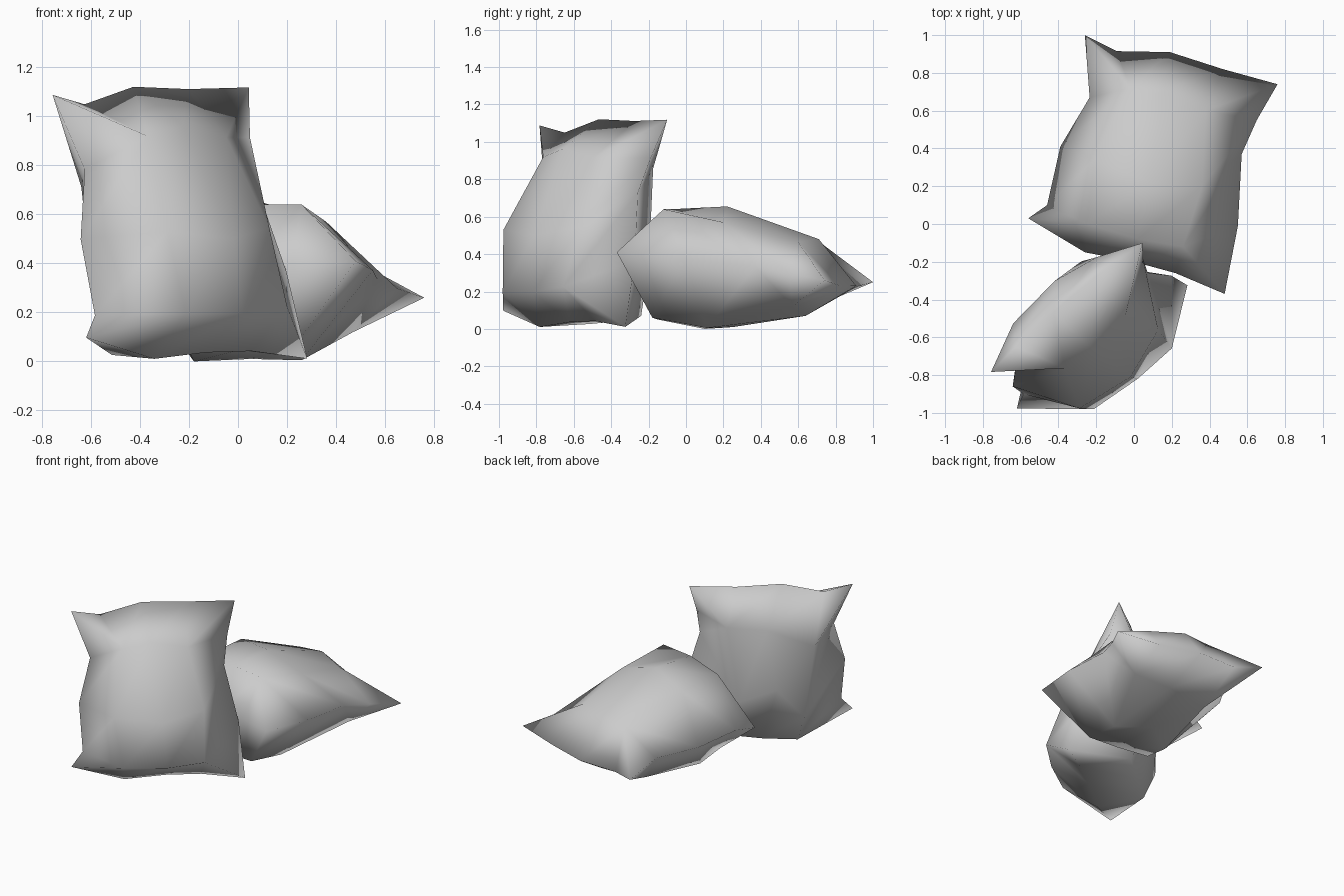
import bpy
import bmesh
from mathutils import Vector, Matrix

cube = bpy.data.objects.get("Cube")
if cube:
    bpy.data.objects.remove(cube, do_unlink=True)

# Plain grey cloth
cloth = bpy.data.materials.new("grey cloth")
cloth.use_nodes = True
GREY = (0.6, 0.6, 0.6, 1)
cloth.diffuse_color = GREY
cloth.node_tree.nodes["Principled BSDF"].inputs["Base Color"].default_value = GREY

# Seam corners of each cushion: back left, back right, front right, front left
LYING = [Vector(p) for p in ((-.26, 1, .25), (.76, .74, .26), (.48, -.37, .41), (-.56, .03, .33))]
LEANING = [Vector(p) for p in ((-.76, -.78, 1.085), (.04, -.11, 1.12), (.28, -.32, .01), (-.61, -.975, .1))]

# Seam points between the corners, in plan
BACK = [(-.09, .915), (.19, .91), (.47, .82)]
FRONT = [(-.26, -.15), (0, -.2), (.22, -.26)]
LEFT = [(-.46, .1), (-.39, .41), (-.235, .67)]
RIGHT = [(.55, -.01), (.57, .37), (.65, .55)]

# Stuffed cloth above and below the seam, front row first
UPPER = [
    [(-.25, 0, .61), (.02, -.08, .64), (.26, -.12, .64)],
    [(-.21, .34, .61), (.08, .22, .655), (.36, .2, .57)],
    [(-.02, .72, .46), (.16, .71, .48), (.38, .6, .465)],
]
LOWER = [
    [(-.2, -.1, .04), (.02, -.15, .05), (.23, -.18, .06)],
    [(-.18, .1, 0), (.05, .25, .01), (.26, .11, .005)],
    [(-.11, .59, .075), (.23, .64, .07), (.47, .57, .12)],
]


def frame(corners):
    """Orthonormal frame fitted to four corners."""
    a, b, c, d = corners
    x = (b + c - a - d).normalized()
    y = a + b - c - d
    y = (y - x * y.dot(x)).normalized()
    z = x.cross(y)
    m = Matrix((x, y, z)).transposed().to_4x4()
    m.translation = (a + b + c + d) / 4
    return m


def seam(start, mids, end, sag=0):
    """Seam along one side, its height running straight between corners, less the sag."""
    inner = [Vector((*p, start.z + (end.z - start.z) * (k + 1) / 4 - sag)) for k, p in enumerate(mids)]
    return [start, *inner, end]


def cushion(name, matrix):
    bl, br, fr, fl = LYING
    bm = bmesh.new()
    # Shared seam loop
    rim = {}
    for k, p in enumerate(seam(fl, FRONT, fr)):
        rim[k, 0] = bm.verts.new(p)
    for k, p in enumerate(seam(bl, BACK, br, .025)):
        rim[k, 4] = bm.verts.new(p)
    left, right = seam(fl, LEFT, bl), seam(fr, RIGHT, br)
    for k in range(1, 4):
        rim[0, k] = bm.verts.new(left[k])
        rim[4, k] = bm.verts.new(right[k])
    # Upper and lower cloth
    for rows, flip in ((UPPER, False), (LOWER, True)):
        grid = dict(rim)
        for j, row in enumerate(rows, 1):
            for i, p in enumerate(row, 1):
                grid[i, j] = bm.verts.new(p)
        for j in range(4):
            for i in range(4):
                a, b, c, d = grid[i, j], grid[i + 1, j], grid[i + 1, j + 1], grid[i, j + 1]
                # Corner patches fold along the line from corner to stuffing
                if i in (0, 3) and j in (0, 3):
                    faces = [(a, b, c), (a, c, d)] if i == j else [(a, b, d), (b, c, d)]
                else:
                    faces = [(a, b, c, d)]
                for face in faces:
                    bm.faces.new(face[::-1] if flip else face)
    for face in bm.faces:
        face.smooth = True
    bm.transform(matrix)
    mesh = bpy.data.meshes.new(name)
    bm.to_mesh(mesh)
    bm.free()
    mesh.materials.append(cloth)
    obj = bpy.data.objects.new(name, mesh)
    bpy.context.collection.objects.link(obj)


# Two matching cushions, one flat and one leaning against it
cushion("lying_cushion", Matrix.Identity(4))
cushion("leaning_cushion", frame(LEANING) @ frame(LYING).inverted())
